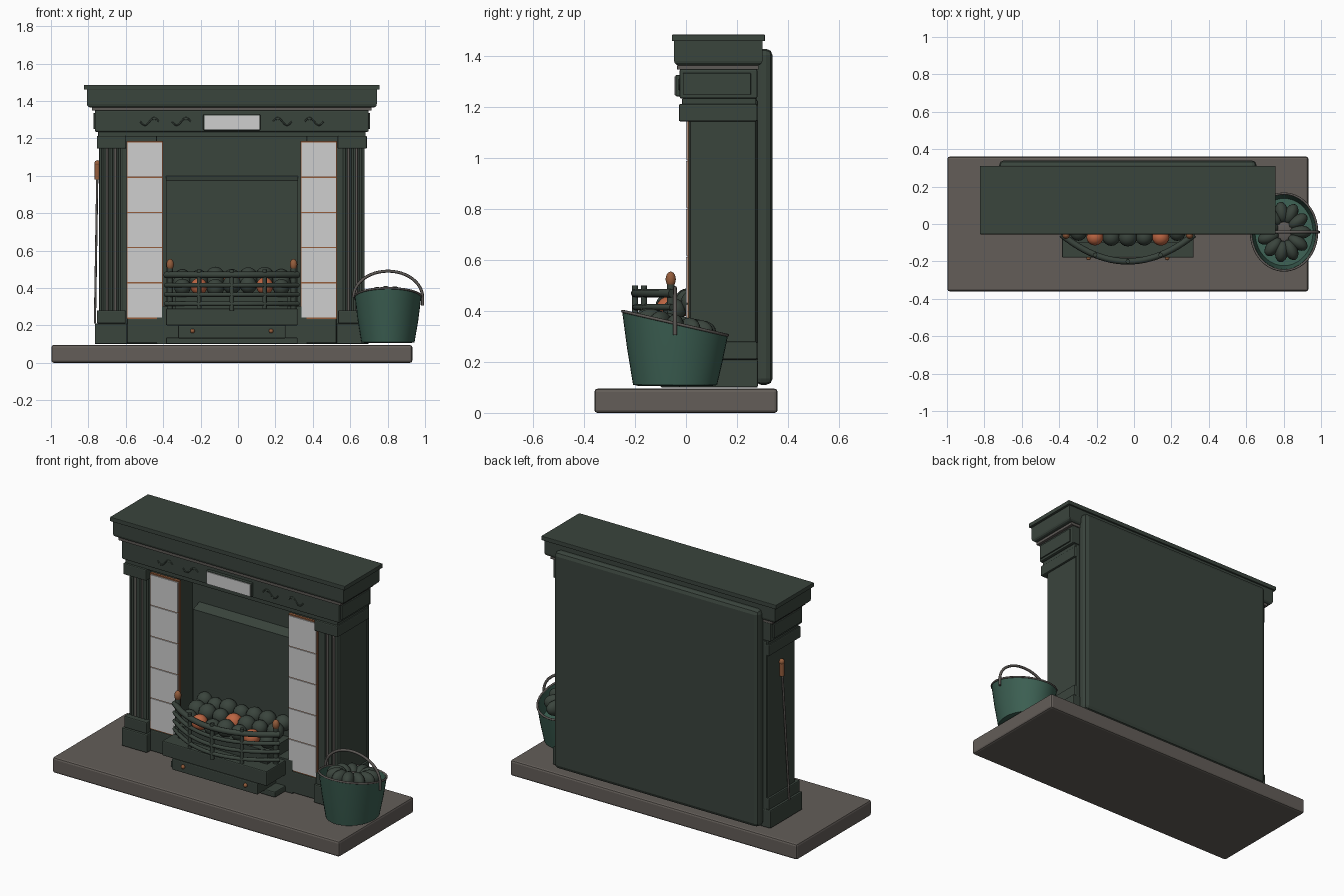
import bpy, bmesh, math, random
from mathutils import Vector

default = bpy.data.objects.get("Cube")
if default:
    bpy.data.objects.remove(default, do_unlink=True)
random.seed(4)
CENTRE = -0.033


def material(name, red, green, blue):
    mat = bpy.data.materials.new(name)
    mat.use_nodes = True
    mat.diffuse_color = (red, green, blue, 1)
    shader = mat.node_tree.nodes["Principled BSDF"]
    shader.inputs["Base Color"].default_value = (red, green, blue, 1)
    shader.inputs["Roughness"].default_value = 0.8
    return mat


IRON = material("dark green iron", 0.042, 0.058, 0.046)
BUCKET = material("bucket green", 0.045, 0.115, 0.085)
STONE = material("hearth stone", 0.125, 0.11, 0.098)
TILE = material("pale tile", 0.62, 0.62, 0.62)
EMBER = material("ember orange", 0.5, 0.13, 0.055)
COPPER = material("copper brown", 0.3, 0.11, 0.045)
STEEL = material("grey steel", 0.11, 0.1, 0.092)


def finish(name, bm, mat, smooth=False):
    bmesh.ops.recalc_face_normals(bm, faces=bm.faces)
    mesh = bpy.data.meshes.new(name)
    bm.to_mesh(mesh)
    bm.free()
    mesh.materials.append(mat)
    for face in mesh.polygons:
        face.use_smooth = smooth
    obj = bpy.data.objects.new(name, mesh)
    bpy.context.collection.objects.link(obj)
    return obj


def box(name, xs, ys, zs, mat=IRON, bevel=0.006):
    bm = bmesh.new()
    bmesh.ops.create_cube(bm, size=1)
    for v in bm.verts:
        v.co = [sum(r) / 2 + c * (r[1] - r[0]) for c, r in zip(v.co, (xs, ys, zs))]
    obj = finish(name, bm, mat)
    if bevel:
        mod = obj.modifiers.new("soft edges", "BEVEL")
        mod.width = bevel
        mod.segments = 2
    return obj


def wide(name, half, ys, zs, mat=IRON, bevel=0.006):
    return box(name, (CENTRE - half, CENTRE + half), ys, zs, mat, bevel)


def pair(name, inner, outer, ys, zs, mat=IRON, bevel=0.006):
    box("right_" + name, (CENTRE - outer, CENTRE - inner), ys, zs, mat, bevel)
    box("left_" + name, (CENTRE + inner, CENTRE + outer), ys, zs, mat, bevel)


def ball(name, centre, radii, mat=IRON, turn=0):
    bm = bmesh.new()
    bmesh.ops.create_uvsphere(bm, u_segments=16, v_segments=10, radius=1)
    obj = finish(name, bm, mat, True)
    obj.location, obj.scale = centre, radii
    obj.rotation_euler.z = turn
    return obj


def rod(name, points, radius, mat=IRON):
    curve = bpy.data.curves.new(name, "CURVE")
    curve.dimensions = "3D"
    curve.bevel_depth = radius
    curve.bevel_resolution = 2
    curve.use_fill_caps = True
    line = curve.splines.new("POLY")
    line.points.add(len(points) - 1)
    for p, co in zip(line.points, points):
        p.co = (*co, 1)
    curve.materials.append(mat)
    obj = bpy.data.objects.new(name, curve)
    bpy.context.collection.objects.link(obj)
    return obj


# Hearth slab, back panel and mantel layers
wide("hearth", 0.965, (-0.36, 0.36), (0, 0.095), STONE, 0.012)
wide("back_panel", 0.688, (0.27, 0.34), (0.11, 1.43), IRON, 0.025)
wide("mantel_shelf", 0.79, (-0.055, 0.31), (1.46, 1.486), IRON, 0.003)
cornice = wide("cornice", 0.775, (-0.047, 0.3), (1.365, 1.46), IRON, 0)
bm = bmesh.new()
bm.from_mesh(cornice.data)
lower = [e for e in bm.edges if all(v.co.z < 1.4 for v in e.verts)]
bmesh.ops.bevel(bm, geom=lower, offset=0.018, segments=3, affect="EDGES", profile=0.5)
bm.to_mesh(cornice.data)
bm.free()
wide("cornice_trim", 0.748, (-0.035, 0.285), (1.348, 1.366), STEEL, 0.003)
wide("frieze", 0.732, (-0.025, 0.28), (1.235, 1.35))
wide("under_frieze", 0.715, (-0.015, 0.275), (1.21, 1.236), IRON, 0.003)
pair("frieze_end_panel", 0.73, 0.74, (-0.012, 0.255), (1.25, 1.335), IRON, 0.003)
wide("name_plate_backing", 0.153, (-0.042, -0.02), (1.243, 1.328))
wide("name_plate", 0.147, (-0.046, -0.04), (1.248, 1.322), TILE, 0)

# Carved scrolls on the frieze
for side in (-1, 1):
    for offset in (0.27, 0.44):
        path = []
        for i in range(17):
            t = i / 16
            x = CENTRE + side * (offset - 0.05 + 0.1 * t)
            path.append((x, -0.025, 1.29 + 0.02 * math.sin(t * math.tau)))
        rod("frieze_scroll", path, 0.004)
        ball("frieze_bud", (path[4][0], -0.025, 1.305), (0.012, 0.005, 0.008))

# Jambs, plinths, capitals and reeded pilasters
pair("jamb", 0.4, 0.705, (0.02, 0.28), (0.1, 1.23))
pair("capital", 0.565, 0.722, (-0.028, 0.28), (1.145, 1.213))
pair("pilaster", 0.58, 0.71, (0.016, 0.275), (0.25, 1.15))
pair("plinth", 0.56, 0.732, (-0.028, 0.282), (0.1, 0.21))
pair("plinth_cap", 0.568, 0.722, (-0.018, 0.28), (0.21, 0.28))
for side in (-1, 1):
    for i in range(5):
        x = CENTRE + side * (0.601 + 0.022 * i)
        rod("pilaster_reed", [(x, 0.017, 0.28), (x, 0.017, 1.145)], 0.007, STEEL if i % 2 else IRON)

# Tiled slips with copper frames
pair("tile_frame", 0.368, 0.562, (0.006, 0.024), (0.235, 1.185), COPPER, 0)
height = 0.94 / 5
for i in range(5):
    base = 0.24 + i * height
    pair("tile", 0.373, 0.557, (0, 0.008), (base + 0.003, base + height - 0.003), TILE, 0)
pair("slip_foot", 0.39, 0.56, (0, 0.03), (0.105, 0.235))

# Fireback with a sloping top
wide("firebox_back", 0.41, (0.18, 0.28), (0.1, 1.23), IRON, 0)
fireback = wide("fireback", 0.353, (0.12, 0.2), (0.2, 1.005), IRON, 0)
for v in fireback.data.vertices:
    if v.co.z > 1 and v.co.y < 0.15:
        v.co.z -= 0.03
wide("firebox_floor", 0.4, (0, 0.2), (0.1, 0.3), IRON, 0)

# Ash box and drawer below the grate
wide("ash_shelf", 0.352, (-0.18, 0.05), (0.2, 0.29))
wide("ash_drawer", 0.288, (-0.178, 0.05), (0.13, 0.2))
wide("ash_base", 0.352, (-0.1, 0.05), (0.1, 0.135))
for side in (-1, 1):
    ball("drawer_knob", (CENTRE + side * 0.21, -0.182, 0.17), (0.012, 0.012, 0.012), COPPER)


# Bowed grate with bars, uprights and finials
def bow(x):
    return -0.2 + 0.14 * (x / 0.35) ** 2


span = [-0.355 + 0.71 * i / 24 for i in range(25)]
for z in (0.315, 0.365, 0.415, 0.47):
    rod("grate_bar", [(CENTRE + x, bow(x), z) for x in span], 0.017 if z > 0.45 else 0.012)
for x in (-0.175, 0, 0.175):
    rod("grate_upright", [(CENTRE + x, bow(x), 0.28), (CENTRE + x, bow(x), 0.5)], 0.012)
for side in (-1, 1):
    x = CENTRE + side * 0.33
    rod("grate_post", [(x, -0.06, 0.28), (x, -0.06, 0.505)], 0.015)
    ball("grate_finial", (x, -0.06, 0.525), (0.02, 0.02, 0.03), COPPER)

# Coals in the grate
wide("coal_bed", 0.3, (-0.1, 0.12), (0.28, 0.37), IRON, 0)
glowing = {(0, 1), (0, 5), (1, 3)}
for row in range(3):
    for i in range(7):
        x = (i - 3) * 0.088
        y = max(-0.07, bow(x) + 0.075) + row * 0.075
        z = 0.41 + 0.022 * row + random.uniform(-0.01, 0.01)
        size = random.uniform(0.044, 0.052)
        mat = EMBER if (row, i) in glowing else IRON
        ball("grate_coal", (CENTRE + x, y, z), (size, size, size), mat)

# Oval coal bucket with a slanted rim
HUB = Vector((0.802, -0.043, 0))


def slant(y):
    return 0.352 - 0.23 * y


bm = bmesh.new()
# each ring: x radius, y radius, share of the height
rings = [(0.12, 0.14, 0), (0.142, 0.165, 0.02), (0.162, 0.188, 0.5), (0.178, 0.208, 1),
         (0.17, 0.2, 1), (0.155, 0.18, 0.55)]
loops = []
for rx, ry, share in rings:
    loop = []
    for i in range(40):
        a = math.tau * i / 40
        x, y = rx * math.cos(a), ry * math.sin(a)
        loop.append(bm.verts.new(HUB + Vector((x, y, 0.105 + (slant(y) - 0.105) * share))))
    loops.append(loop)
for lo, hi in zip(loops, loops[1:]):
    for i in range(40):
        j = (i + 1) % 40
        bm.faces.new((lo[i], lo[j], hi[j], hi[i]))
bm.faces.new(loops[0])
bm.faces.new(loops[-1])
finish("bucket", bm, BUCKET, True)
bpy.context.view_layer.objects.active = bpy.data.objects["bucket"]
bpy.data.objects["bucket"].select_set(True)
bpy.ops.object.shade_smooth_by_angle()
rim = []
for i in range(41):
    a = math.tau * i / 40
    y = 0.206 * math.sin(a)
    rim.append(HUB + Vector((0.177 * math.cos(a), y, slant(y))))
rod("bucket_rim", rim, 0.006, STEEL)

# Bucket coals, ringed around a flat centre
for i in range(11):
    a = math.tau * i / 11
    x, y = 0.088 * math.cos(a), 0.105 * math.sin(a)
    ball("bucket_coal", HUB + Vector((x, y, slant(y) - 0.01)), (0.058, 0.036, 0.045), IRON, a)
ball("bucket_centre", HUB + Vector((0, 0, 0.34)), (0.055, 0.055, 0.012), STEEL)

# Bucket handle
arch = [HUB + Vector((0.185 * math.cos(a), 0, 0.35 + 0.14 * math.sin(a)))
        for a in [math.pi * i / 24 for i in range(25)]]
rod("bucket_handle", [arch[0] - Vector((0, 0, 0.045))] + arch, 0.008, STEEL)

# Poker leaning on the right side
rod("poker", [(-0.752, 0.15, 1.02), (-0.765, 0.1, 0.21)], 0.006, STEEL)
rod("poker_handle", [(-0.752, 0.151, 0.98), (-0.752, 0.152, 1.06)], 0.014, COPPER)
ball("poker_knob", (-0.752, 0.153, 1.065), (0.016, 0.016, 0.018), COPPER)
